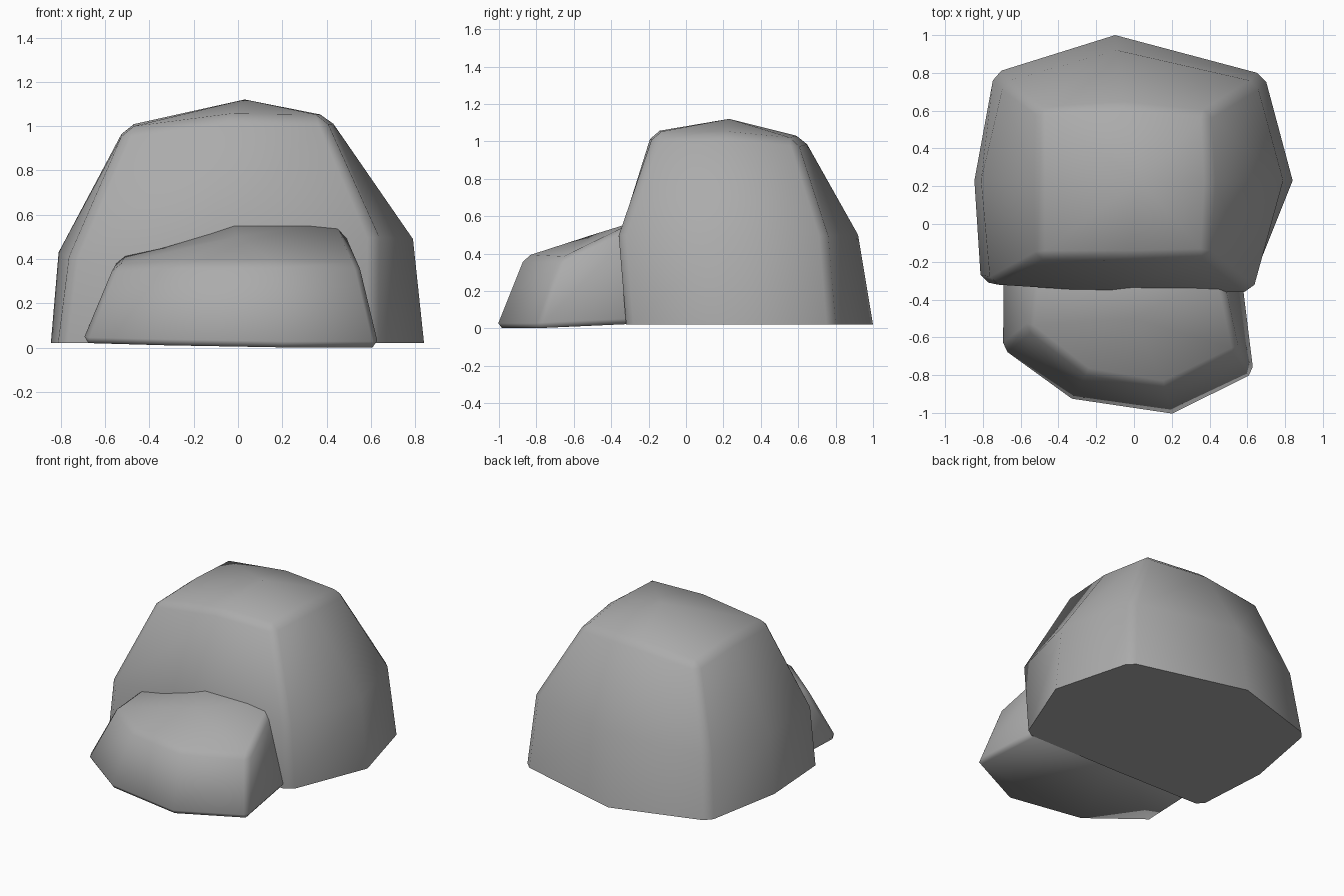
import bpy
import bmesh
import math

if "Cube" in bpy.data.objects:
    bpy.data.objects.remove(bpy.data.objects["Cube"])

stone = bpy.data.materials.new("dark_stone")
stone.diffuse_color = (0.41, 0.41, 0.41, 1.0)
stone.use_nodes = True
stone.node_tree.nodes["Principled BSDF"].inputs["Base Color"].default_value = stone.diffuse_color


def rock(name, rings, apex, bevel_base, width):
    """Stacked rings closed by a low apex, with the hard corners chamfered."""
    bm = bmesh.new()
    loops = [[bm.verts.new(p) for p in ring] for ring in rings]
    n = len(loops[0])
    for low, high in zip(loops, loops[1:]):
        for i in range(n):
            j = (i + 1) % n
            bm.faces.new((low[i], low[j], high[j], high[i]))
    top = bm.verts.new(apex)
    for i in range(n):
        bm.faces.new((loops[-1][i], loops[-1][(i + 1) % n], top))
    if bevel_base:
        bm.faces.new(loops[0][::-1])
    bm.normal_update()
    hard = [e for e in bm.edges
            if len(e.link_faces) == 2 and e.calc_face_angle() > math.radians(40)]
    bmesh.ops.bevel(bm, geom=hard, offset=width, segments=1,
                    affect='EDGES', clamp_overlap=True)
    if not bevel_base:
        bmesh.ops.holes_fill(bm, edges=[e for e in bm.edges if e.is_boundary], sides=0)
    bmesh.ops.recalc_face_normals(bm, faces=bm.faces)
    mesh = bpy.data.meshes.new(name)
    bm.to_mesh(mesh)
    bm.free()
    mesh.materials.append(stone)
    ob = bpy.data.objects.new(name, mesh)
    bpy.context.collection.objects.link(ob)
    bpy.ops.object.select_all(action='DESELECT')
    ob.select_set(True)
    bpy.context.view_layer.objects.active = ob
    bpy.ops.object.shade_smooth_by_angle(angle=math.radians(62))
    return ob


# Large boulder: base, belly and shoulder rings, counter-clockwise from front left
rock("large_boulder", [
    [(-0.81, -0.31, 0.02), (-0.12, -0.32, 0.02), (0.62, -0.32, 0.02), (0.84, 0.23, 0.02),
     (0.69, 0.79, 0.02), (-0.10, 1.00, 0.02), (-0.74, 0.80, 0.02), (-0.845, 0.23, 0.02)],
    [(-0.76, -0.32, 0.41), (-0.12, -0.36, 0.48), (0.625, -0.36, 0.50), (0.79, 0.23, 0.49),
     (0.65, 0.75, 0.50), (-0.09, 0.92, 0.50), (-0.69, 0.75, 0.45), (-0.81, 0.23, 0.43)],
    [(-0.51, -0.18, 0.99), (-0.04, -0.18, 1.05), (0.39, -0.17, 1.045), (0.41, 0.22, 1.045),
     (0.39, 0.59, 1.01), (-0.05, 0.63, 1.02), (-0.51, 0.61, 0.98), (-0.51, 0.22, 1.0)],
], (0.03, 0.23, 1.12), False, 0.04)

# Small boulder leaning out of the front of the large one
rock("small_boulder", [
    [(-0.705, -0.67, 0.02), (-0.335, -0.935, 0.01), (0.205, -1.015, 0.0), (0.64, -0.80, 0.0),
     (0.56, -0.15, 0.03), (0.0, -0.12, 0.035), (-0.70, -0.15, 0.035)],
    [(-0.56, -0.55, 0.37), (-0.25, -0.79, 0.385), (0.16, -0.86, 0.385), (0.55, -0.67, 0.375),
     (0.46, -0.25, 0.58), (-0.02, -0.22, 0.585), (-0.53, -0.25, 0.42)],
], (-0.01, -0.50, 0.50), True, 0.03)
